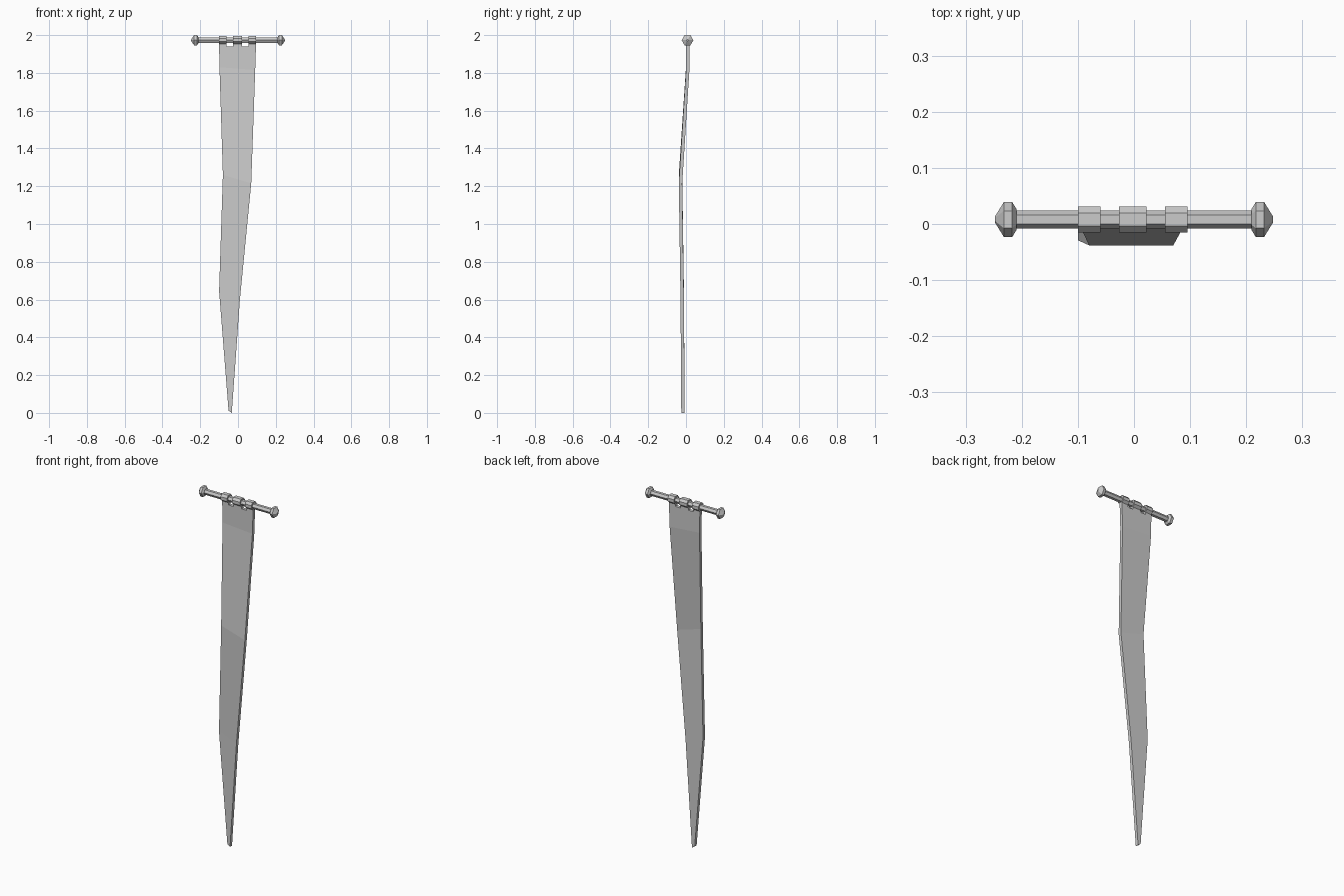
import bpy, bmesh, math

if "Cube" in bpy.data.objects:
    bpy.data.objects.remove(bpy.data.objects["Cube"])

ROD_Y, ROD_Z = 0.008, 1.973


def finish(name, bm):
    bmesh.ops.recalc_face_normals(bm, faces=bm.faces)
    me = bpy.data.meshes.new(name)
    bm.to_mesh(me)
    bm.free()
    ob = bpy.data.objects.new(name, me)
    bpy.context.collection.objects.link(ob)
    return ob


def loft(name, rings):
    """Bridge equal-sized rings of points and cap both ends."""
    bm = bmesh.new()
    vs = [[bm.verts.new(p) for p in r] for r in rings]
    n = len(vs[0])
    for a, b in zip(vs, vs[1:]):
        for i in range(n):
            j = (i + 1) % n
            bm.faces.new((a[i], a[j], b[j], b[i]))
    bm.faces.new(vs[0])
    bm.faces.new(vs[-1])
    return finish(name, bm)


def hex_ring(x, r):
    return [(x, ROD_Y + r * math.cos(k * math.pi / 3),
             ROD_Z + r * math.sin(k * math.pi / 3)) for k in range(6)]


# Hexagonal cross rod
loft("rod", [hex_ring(-0.213, 0.016), hex_ring(0.213, 0.016)])

# Pointed hexagonal knobs on both ends
for side, s in (("left", -1), ("right", 1)):
    profile = [(0.209, 0.018), (0.217, 0.031), (0.232, 0.031), (0.248, 0.005)]
    loft("knob_" + side, [hex_ring(s * x, r) for x, r in profile])

# Cloth loops wrapped round the rod, each with a strap down to the banner
r = 0.024
loop_profile = [(-0.008, 1.935), (-0.008, 1.953), (-0.023, 1.965), (-0.023, 1.983),
                (-0.012, 1.996), (0.012, 1.996), (0.023, 1.983), (0.023, 1.965),
                (0.010, 1.953), (0.010, 1.935)]
for i, (x0, x1) in enumerate(((-0.10, -0.06), (-0.027, 0.022), (0.055, 0.095))):
    loft(f"loop_{i + 1}", [[(x, ROD_Y + y, z) for y, z in loop_profile] for x in (x0, x1)])

# Tapering, gently waving banner: left x, left z, right x, right z, front y
sections = [(-0.100, 1.940, 0.095, 1.940, 0.000),
            (-0.098, 1.830, 0.091, 1.815, 0.000),
            (-0.080, 1.260, 0.070, 1.215, -0.038),
            (-0.100, 0.645, 0.010, 0.600, -0.029),
            (-0.050, 0.012, -0.033, 0.000, -0.025)]
T = 0.018
loft("banner", [[(xl, y, zl), (xr, y, zr), (xr, y + T, zr), (xl, y + T, zl)]
                for xl, zl, xr, zr, y in sections])
